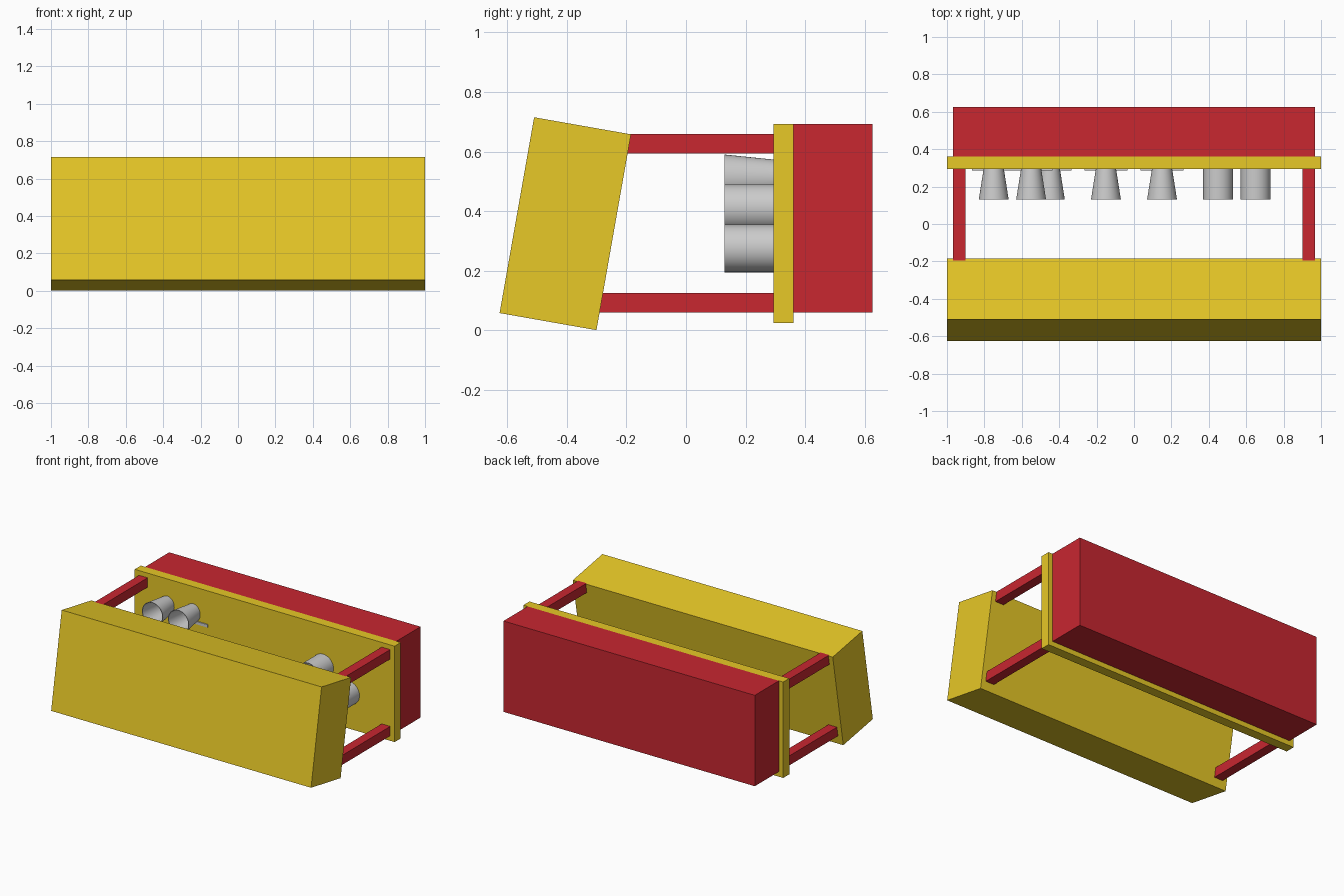
import bpy, bmesh, math

if "Cube" in bpy.data.objects:
    bpy.data.objects.remove(bpy.data.objects["Cube"])


def material(name, rgb):
    m = bpy.data.materials.new(name)
    m.diffuse_color = (*rgb, 1)
    m.use_nodes = True
    m.node_tree.nodes["Principled BSDF"].inputs["Base Color"].default_value = m.diffuse_color
    return m


yellow = material("yellow", (0.80, 0.58, 0.02))
red = material("red", (0.58, 0.02, 0.03))


def box(name, lo, hi, mat=None, tilt=0):
    size = [b - a for a, b in zip(lo, hi)]
    mid = [(a + b) / 2 for a, b in zip(lo, hi)]
    bpy.ops.mesh.primitive_cube_add(size=1, location=mid)
    ob = bpy.context.object
    ob.name = name
    ob.scale = size
    ob.rotation_euler.x = math.radians(tilt)
    if mat:
        ob.data.materials.append(mat)
    return ob


def cup(name, x, z, back_rx, back_rz, y0=0.13, y1=0.295, r=0.08, n=40):
    """Thin-walled cup, open towards the front, closed at the panel."""
    bm = bmesh.new()
    w = 0.004
    sections = [(y1, back_rx, back_rz), (y0, r, r), (y0, r - w, r - w),
                (y1 - w, back_rx - w, back_rz - w)]
    rings = []
    for y, rx, rz in sections:
        rings.append([bm.verts.new((x + rx * math.cos(2 * math.pi * i / n), y,
                                    z + rz * math.sin(2 * math.pi * i / n)))
                      for i in range(n)])
    for a, b in zip(rings, rings[1:]):
        for i in range(n):
            j = (i + 1) % n
            bm.faces.new((a[i], a[j], b[j], b[i]))
    bm.faces.new(rings[0])
    bm.faces.new(rings[-1])
    bmesh.ops.recalc_face_normals(bm, faces=bm.faces)
    me = bpy.data.meshes.new(name)
    bm.to_mesh(me)
    bm.free()
    ob = bpy.data.objects.new(name, me)
    bpy.context.collection.objects.link(ob)
    bpy.ops.object.select_all(action='DESELECT')
    ob.select_set(True)
    bpy.context.view_layer.objects.active = ob
    bpy.ops.object.shade_smooth_by_angle(angle=math.radians(40))


# Main blocks: leaning front slab, upright panel, rear housing
box("front_slab", (-1, -0.57, 0.0245), (1, -0.24, 0.6915), yellow, -10)
box("rear_panel", (-1, 0.293, 0.025), (1, 0.36, 0.692), yellow)
box("rear_housing", (-0.967, 0.36, 0.06), (0.967, 0.625, 0.692), red)

# Four connecting rods
for side in (-1, 1):
    for z in (0.0925, 0.6265):
        x = side * 0.9335
        box("connecting_rod", (x - 0.033, -0.32, z - 0.033),
            (x + 0.033, 0.3, z + 0.033), red)

# Tapered cups with narrow foot strips
for x, z in ((-0.75, 0.51), (-0.55, 0.51), (-0.45, 0.3), (-0.15, 0.3), (0.15, 0.3)):
    cup("tapered_cup", x, z, 0.054, 0.063)
    box("cup_foot", (x - 0.115, 0.286, z - 0.07), (x + 0.115, 0.295, z - 0.05))

# Straight cups
for x, z in ((0.45, 0.41), (0.65, 0.275)):
    cup("straight_cup", x, z, 0.08, 0.08)
